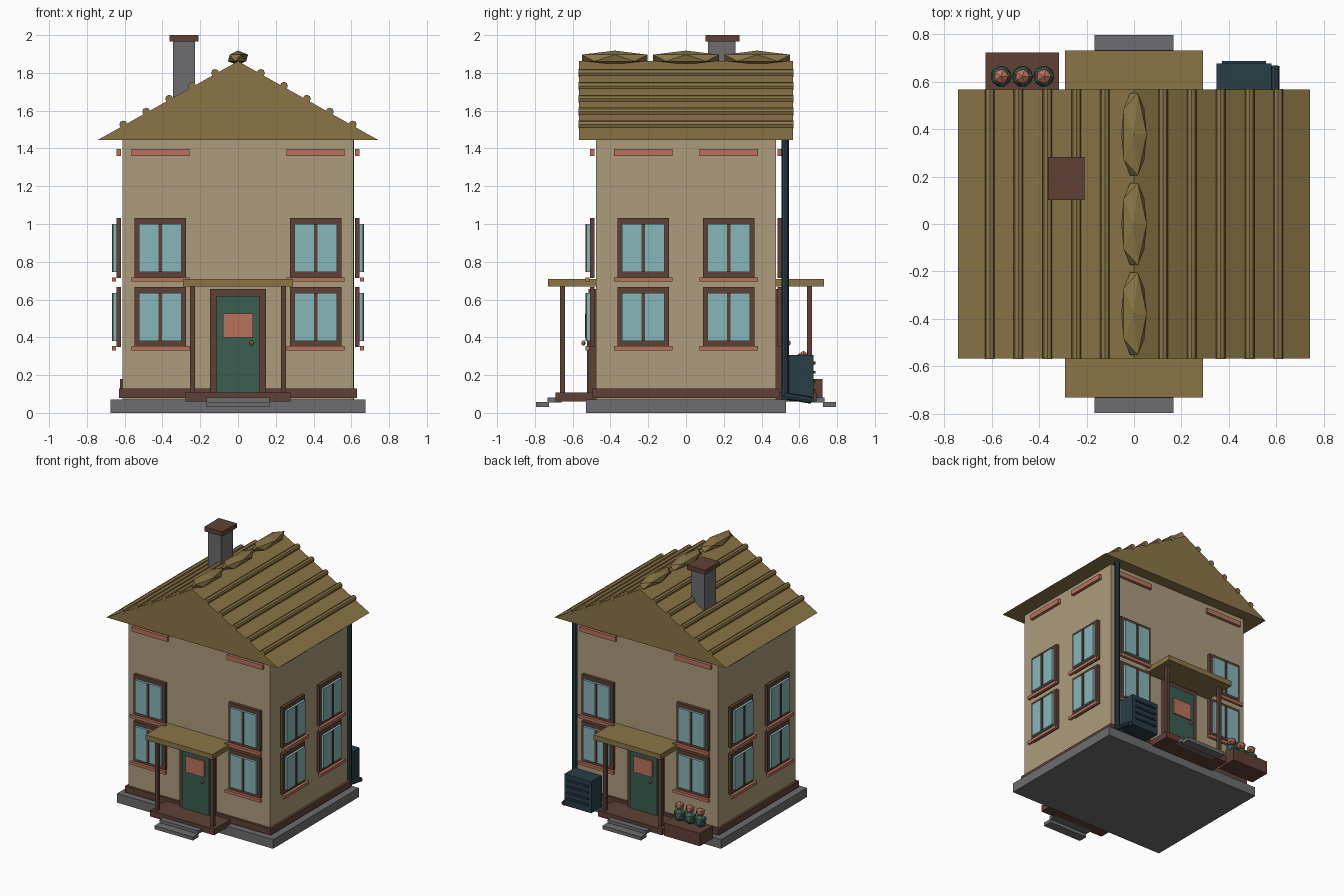
import bpy, bmesh, math
from mathutils import Matrix, Vector

if "Cube" in bpy.data.objects:
    bpy.data.objects.remove(bpy.data.objects["Cube"])


def material(name, hexa):
    def lin(c):
        return c / 12.92 if c <= 0.04045 else ((c + 0.055) / 1.055) ** 2.4
    m = bpy.data.materials.new(name)
    m.diffuse_color = [lin(int(hexa[i:i + 2], 16) / 255) for i in (0, 2, 4)] + [1]
    m.use_nodes = True
    m.node_tree.nodes["Principled BSDF"].inputs["Base Color"].default_value = m.diffuse_color
    return m


OLIVE = material("olive roof", "8A7546")
WALL = material("beige wall", "AC9C7D")
BROWN = material("dark brown wood", "5E4136")
SALMON = material("salmon trim", "BA725C")
GLASS = material("pale blue glass", "86B6B9")
GREEN = material("door green", "3A5E52")
METAL = material("dark teal metal", "283E46")
STONE = material("grey stone", "6D6D70")
GOLD = material("brass", "A07A3A")


def finish(name, bm, mat, matrix=Matrix()):
    bmesh.ops.transform(bm, matrix=matrix, verts=bm.verts)
    bmesh.ops.recalc_face_normals(bm, faces=bm.faces)
    me = bpy.data.meshes.new(name)
    bm.to_mesh(me)
    bm.free()
    me.materials.append(mat)
    ob = bpy.data.objects.new(name, me)
    bpy.context.collection.objects.link(ob)
    return ob


def box(name, mat, x, y, z, matrix=Matrix()):
    """Box from (min, max) pairs along each axis."""
    bm = bmesh.new()
    bmesh.ops.create_cube(bm, size=1)
    for v in bm.verts:
        v.co = [(a + b) / 2 + c * (b - a) for (a, b), c in zip((x, y, z), v.co)]
    return finish(name, bm, mat, matrix)


def ball(name, mat, centre, scale, sub=1, matrix=Matrix()):
    bm = bmesh.new()
    bmesh.ops.create_icosphere(bm, subdivisions=sub, radius=1)
    place = Matrix.Translation(centre) @ Matrix.Diagonal((*scale, 1))
    return finish(name, bm, mat, matrix @ place)


def rod(name, mat, a, b, r, sides=8):
    a, b = Vector(a), Vector(b)
    bm = bmesh.new()
    bmesh.ops.create_cone(bm, cap_ends=True, segments=sides, radius1=r, radius2=r,
                          depth=(b - a).length)
    turn = (b - a).to_track_quat('Z', 'Y').to_matrix().to_4x4()
    return finish(name, bm, mat, Matrix.Translation((a + b) / 2) @ turn)


# Base, plinth and walls
box("foundation", STONE, (-.675, .675), (-.53, .53), (0, .072))
box("plinth", BROWN, (-.63, .63), (-.495, .495), (.08, .13))
box("walls", WALL, (-.612, .612), (-.477, .477), (.07, 1.45))

# Solid gable roof
W, EAVE, APEX, L = .742, 1.445, 1.862, .566
bm = bmesh.new()
tri = bm.faces.new([bm.verts.new((x, -L, z)) for x, z in ((-W, EAVE), (W, EAVE), (0, APEX))])
ext = bmesh.ops.extrude_face_region(bm, geom=[tri], use_keep_orig=True)
bmesh.ops.translate(bm, vec=(0, 2 * L, 0),
                    verts=[g for g in ext["geom"] if isinstance(g, bmesh.types.BMVert)])
finish("roof", bm, OLIVE)

# Roof battens and ridge caps
for s in (-1, 1):
    for i in range(1, 6):
        x = .1215 * i
        z = EAVE + (W - x) * (APEX - EAVE) / W + .006
        rod("roof_batten", OLIVE, (s * x, -L - .003, z), (s * x, L + .003, z), .021)
for y in (-.378, 0, .378):
    ball("ridge_cap", OLIVE, (0, y, 1.879), (.06, .204, .039))

# Chimney
box("chimney", STONE, (-.343, -.227), (.117, .263), (1.5, 1.97))
box("chimney_cap", BROWN, (-.363, -.208), (.102, .282), (1.965, 2))


def window(u, z, wall, m):
    """Window centred at u, z on a facade whose wall plane is y = -wall."""
    f = lambda a, b: (-wall - b, -wall - a)
    box("window_frame", BROWN, (u - .136, u + .136), f(.008, .032), (z - .158, z + .158), m)
    box("window_glass", GLASS, (u - .112, u + .112), f(.032, .05), (z - .128, z + .128), m)
    box("window_mullion", BROWN, (u - .009, u + .009), f(.05, .056), (z - .128, z + .128), m)
    box("window_sill", SALMON, (u - .154, u + .154), f(.034, .055), (z - .178, z - .155), m)


# Windows and upper trim on all four facades
for k in range(4):
    m = Matrix.Rotation(k * math.pi / 2, 4, 'Z')
    wall, u = (.477, .411) if k % 2 == 0 else (.612, .226)
    for s in (-1, 1):
        for z in (.508, .873):
            window(s * u, z, wall, m)
        box("upper_trim", SALMON, (s * u - .154, s * u + .154),
            (-wall - .03, -wall - .008), (1.36, 1.397), m)

# Door and porch, front and back
for k in (0, 2):
    m = Matrix.Rotation(k * math.pi / 2, 4, 'Z')
    box("door_jamb", BROWN, (-.147, -.113), (-.515, -.477), (.1, .657), m)
    box("door_jamb", BROWN, (.113, .147), (-.515, -.477), (.1, .657), m)
    box("door_lintel", BROWN, (-.147, .147), (-.515, -.477), (.617, .657), m)
    box("door", GREEN, (-.115, .115), (-.525, -.48), (.105, .619), m)
    box("door_panel", SALMON, (-.08, .08), (-.534, -.525), (.4, .525), m)
    ball("door_knob", GOLD, (.072, -.543, .37), (.011, .011, .014), 2, m)
    box("porch_deck", BROWN, (-.277, .277), (-.69, -.477), (.06, .108), m)
    box("porch_roof", OLIVE, (-.29, .29), (-.73, -.477), (.67, .71), m)
    for x in (-.24, .24):
        box("porch_post", BROWN, (x - .013, x + .013), (-.666, -.64), (.1, .68), m)
    box("lower_step", STONE, (-.166, .166), (-.795, -.725), (.03, .057), m)
    box("upper_step", STONE, (-.166, .166), (-.732, -.66), (.055, .081), m)

# Flower planter behind the house
box("planter", BROWN, (-.625, -.315), (.56, .722), (.08, .18))
for x in (-.56, -.47, -.38):
    ball("plant_leaves", GREEN, (x, .622, .225), (.05, .05, .055))
    ball("plant_flower", SALMON, (x, .622, .295), (.036, .036, .033))

# Cooling unit with slats
box("cooling_unit", METAL, (.347, .58), (.545, .675), (.06, .306))
for z in (.12, .168, .216, .264):
    box("cooling_slat", METAL, (.37, .555), (.67, .686), (z - .007, z + .007))

# Drainpipe at the back right corner
rod("drainpipe", METAL, (.594, .525, .07), (.594, .525, 1.46), .019)
rod("drainpipe_foot", METAL, (.594, .51, .092), (.594, .665, .066), .018)
